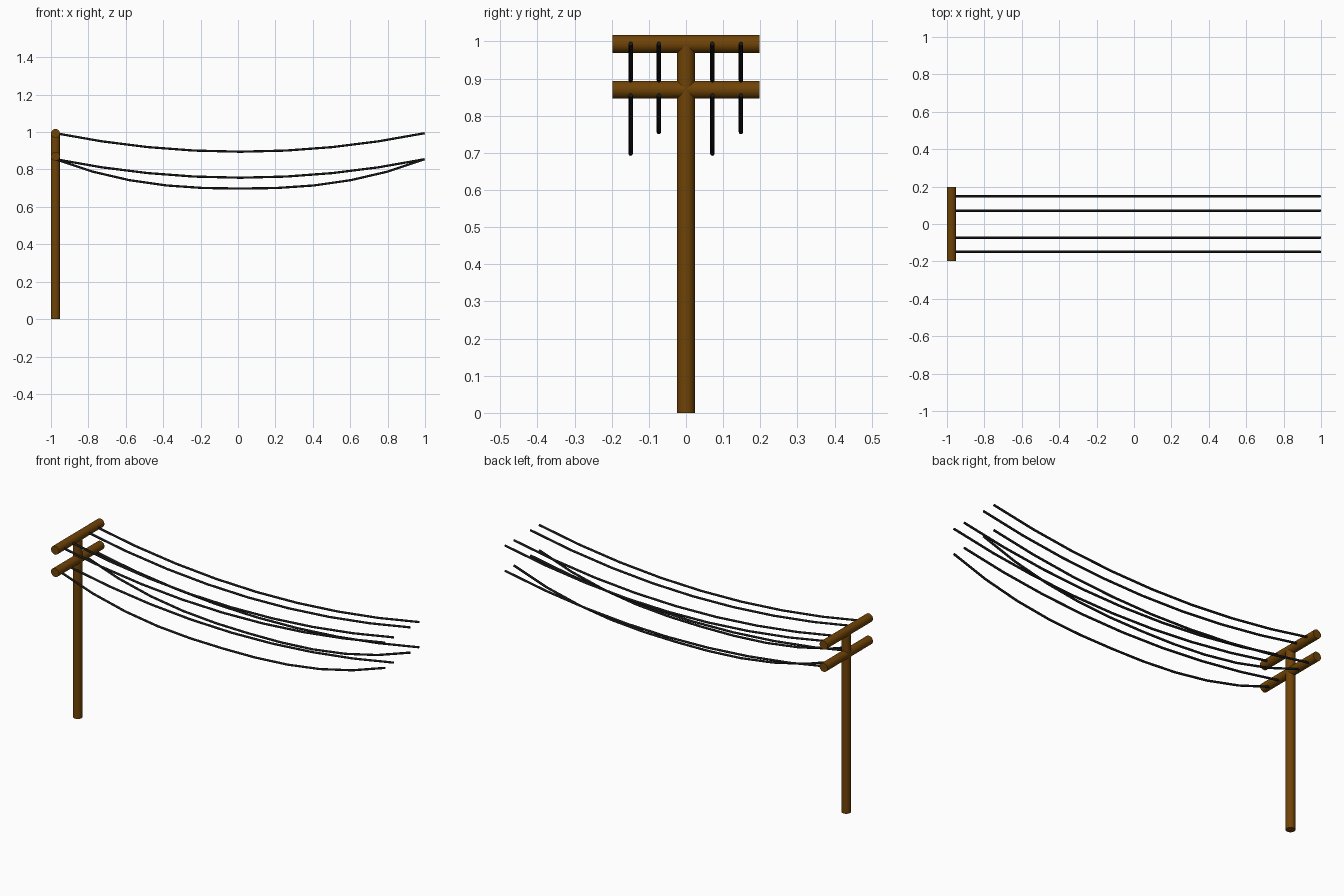
import bpy, math

if "Cube" in bpy.data.objects:
    bpy.data.objects.remove(bpy.data.objects["Cube"])

def material(name, rgb):
    m = bpy.data.materials.new(name)
    m.diffuse_color = (*rgb, 1)
    m.use_nodes = True
    m.node_tree.nodes["Principled BSDF"].inputs["Base Color"].default_value = m.diffuse_color
    return m

WOOD = material("wood", (0.16, 0.056, 0.002))
BLACK = material("cable", (0.01, 0.01, 0.011))
POLE_X, R = -0.976, 0.0238

def log(name, length, loc, rot=(0, 0, 0)):
    bpy.ops.mesh.primitive_cylinder_add(vertices=32, radius=R, depth=length,
                                        location=loc, rotation=rot)
    o = bpy.context.object
    o.name = name
    o.data.materials.append(WOOD)
    bpy.ops.object.shade_smooth_by_angle()

# Upright pole and two crossarms
log("pole", 0.993, (POLE_X, 0, 0.4965))
for name, z in (("upper_crossarm", 0.993), ("lower_crossarm", 0.870)):
    log(name, 0.396, (POLE_X, 0, z), (math.pi / 2, 0, 0))

def wire(name, y, low, sag, power, segs):
    c = bpy.data.curves.new(name, 'CURVE')
    c.dimensions = '3D'
    c.bevel_depth = 0.006
    c.bevel_resolution = 2
    c.use_fill_caps = True
    s = c.splines.new('POLY')
    s.points.add(segs)
    for i, p in enumerate(s.points):
        u = 2 * i / segs - 1
        p.co = (0.011 + 0.987 * u, y, low + sag * abs(u) ** power, 1)
    s.use_smooth = True
    c.materials.append(BLACK)
    o = bpy.data.objects.new(name, c)
    bpy.context.collection.objects.link(o)

# Four wires per crossarm; alternate lower wires hang deeper
for i, y in enumerate((-0.149, -0.073, 0.071, 0.148)):
    wire(f"upper_wire_{i + 1}", y, 0.895, 0.099, 2, 8)
    if i % 2:
        wire(f"lower_wire_{i + 1}", y, 0.756, 0.099, 2, 8)
    else:
        wire(f"lower_wire_{i + 1}", y, 0.698, 0.157, 2.45, 10)
